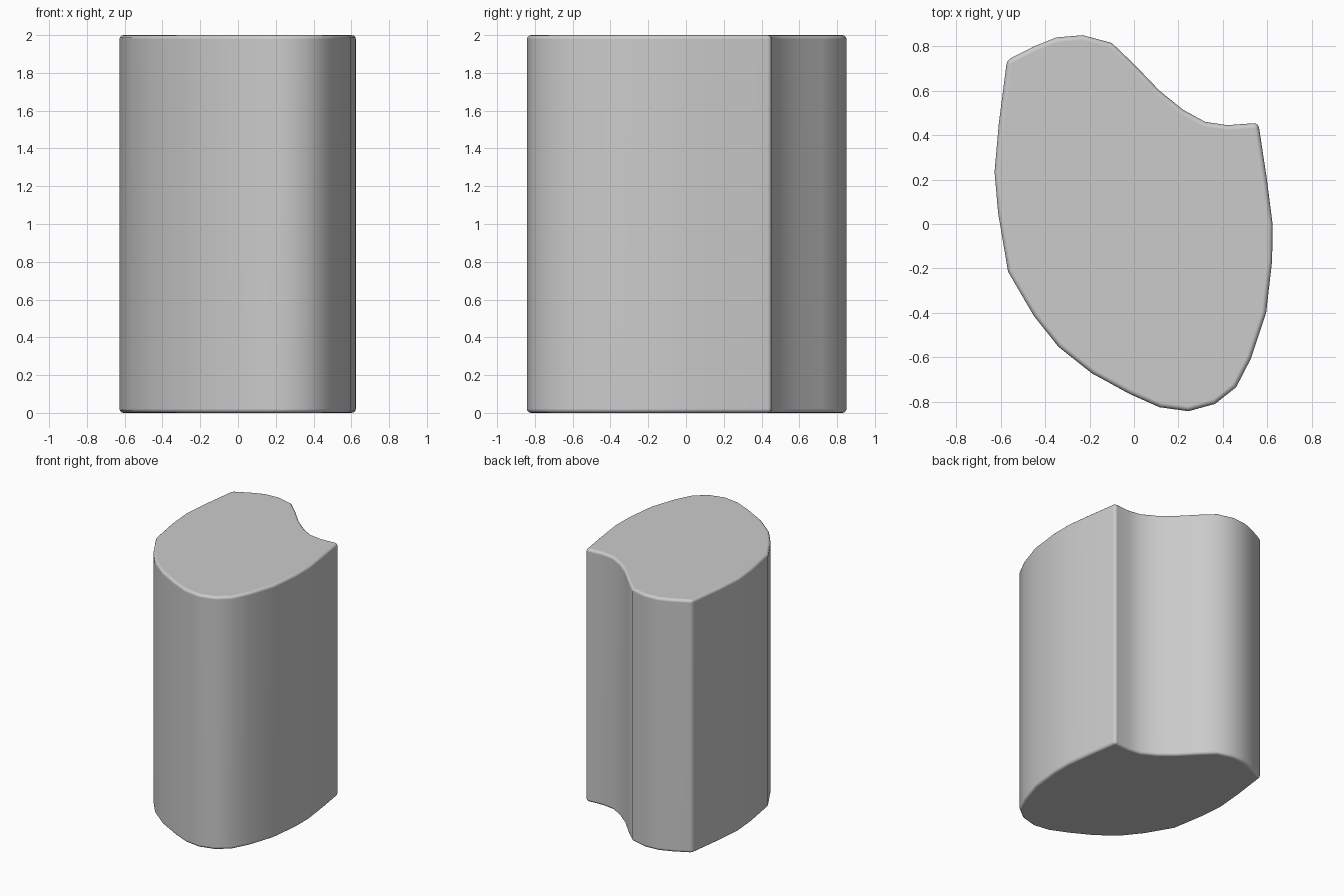
import bpy, bmesh, math

if "Cube" in bpy.data.objects:
    bpy.data.objects.remove(bpy.data.objects["Cube"])

HEIGHT = 2.0
# Plan outline, clockwise from the back left corner
OUTLINE = [
    (-0.572, 0.738), (-0.45, 0.80), (-0.35, 0.84), (-0.23, 0.85), (-0.10, 0.815),
    (0.0, 0.72), (0.115, 0.60), (0.22, 0.515), (0.32, 0.46), (0.42, 0.445),
    (0.56, 0.455), (0.597, 0.21), (0.624, 0.0), (0.622, -0.165), (0.595, -0.40),
    (0.527, -0.605), (0.46, -0.735), (0.365, -0.81), (0.245, -0.843), (0.115, -0.825),
    (-0.02, -0.765), (-0.19, -0.672), (-0.34, -0.553), (-0.45, -0.415), (-0.567, -0.215),
    (-0.612, 0.05), (-0.628, 0.235), (-0.609, 0.45),
]

# Extruded block
bm = bmesh.new()
base = bm.faces.new([bm.verts.new((x, y, 0)) for x, y in OUTLINE])
top = bmesh.ops.extrude_face_region(bm, geom=[base], use_keep_orig=True)
for v in top["geom"]:
    if isinstance(v, bmesh.types.BMVert):
        v.co.z = HEIGHT
bmesh.ops.recalc_face_normals(bm, faces=bm.faces)
mesh = bpy.data.meshes.new("curved_block")
bm.to_mesh(mesh)
bm.free()
block = bpy.data.objects.new("curved_block", mesh)
bpy.context.collection.objects.link(block)

# Softened rims and corners
bevel = block.modifiers.new("soft_edges", "BEVEL")
bevel.width = 0.022
bevel.segments = 3
bevel.limit_method = 'ANGLE'
bevel.angle_limit = math.radians(45)
for p in mesh.polygons:
    p.use_smooth = True
normals = block.modifiers.new("face_weighted_normals", "WEIGHTED_NORMAL")
normals.keep_sharp = True
